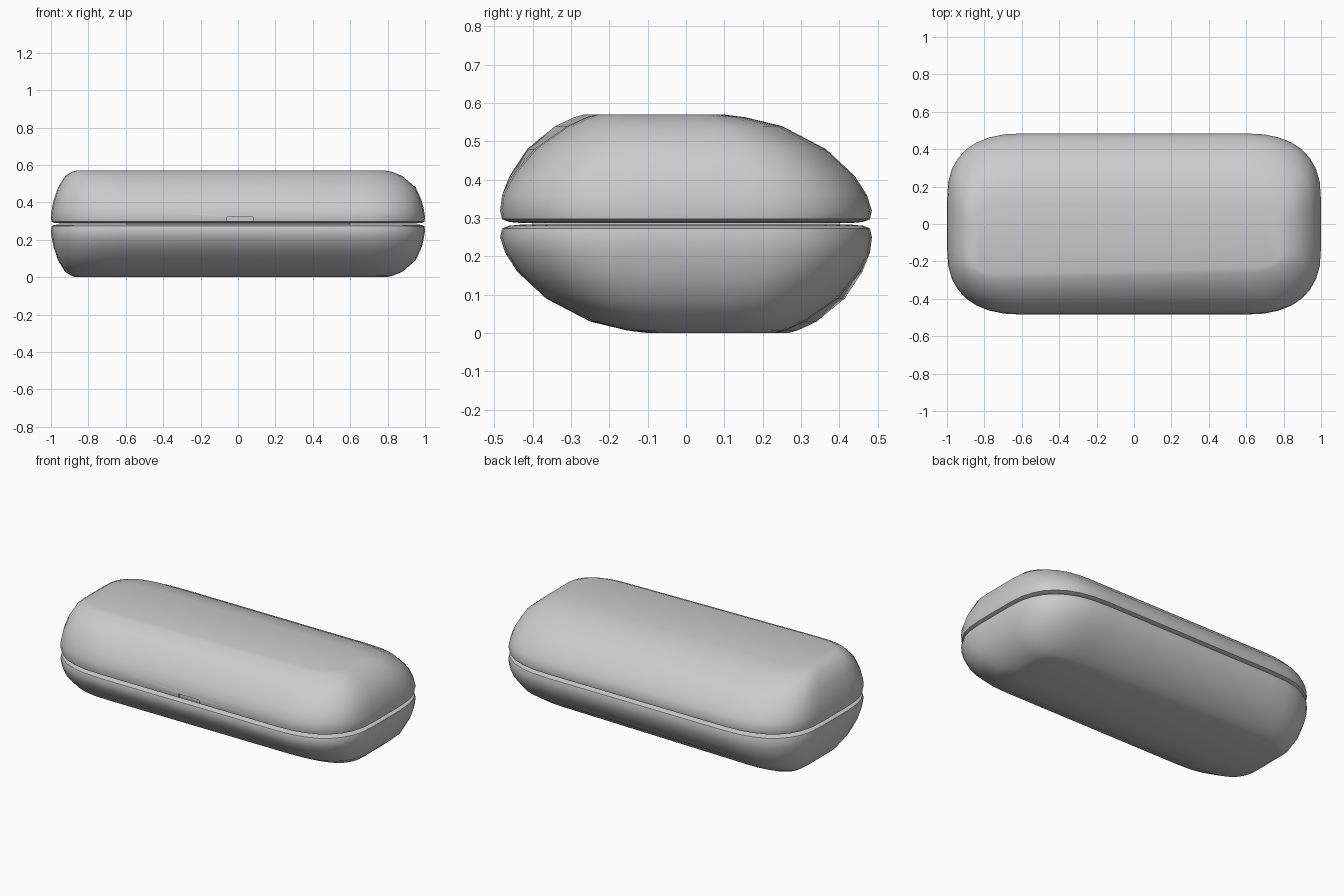
import bpy, bmesh
from math import cos, sin, pi, radians
from mathutils import Matrix

if "Cube" in bpy.data.objects:
    bpy.data.objects.remove(bpy.data.objects["Cube"])

# Shell levels: z, front y, back y, left x, right x, corner radius x, corner radius y, front edge skew
LEVELS = [
    (.287, -.43, .43, -.94, .94, .38, .33, 0),
    (.290, -.462, .462, -.98, .98, .40, .35, 0),
    (.297, -.48, .48, -.997, .997, .42, .36, 0),
    (.320, -.485, .485, -1, 1, .42, .36, 0),
    (.360, -.48, .472, -.996, .994, .41, .35, 0),
    (.410, -.462, .44, -.986, .982, .39, .33, .01),
    (.480, -.42, .365, -.962, .95, .35, .28, .03),
    (.540, -.35, .25, -.925, .88, .28, .19, .05),
    (.563, -.30, .155, -.89, .825, .22, .13, .05),
    (.570, -.275, .10, -.865, .79, .19, .10, .05),
]
SEG, POWER = 8, 2.5


def outline(f, b, l, r, rx, ry, skew):
    """Rounded rectangle with soft superelliptical corners."""
    pts = []
    corners = [(r - rx, b - ry), (l + rx, b - ry), (l + rx, f + ry), (r - rx, f + ry)]
    for q, (cx, cy) in enumerate(corners):
        for i in range(SEG + 1):
            a = q * pi / 2 + (i / SEG) * pi / 2
            c, s = cos(a), sin(a)
            x = cx + rx * abs(c) ** (2 / POWER) * (1 if c > 0 else -1)
            y = cy + ry * abs(s) ** (2 / POWER) * (1 if s > 0 else -1)
            if q > 1:
                y += skew * (x + 1) / 2 * min(1, (y - b) / (f - b) * 1.2)
            pts.append((x, y))
    return pts


def shell(name):
    bm = bmesh.new()
    rings = [[bm.verts.new((x, y, lv[0])) for x, y in outline(*lv[1:])] for lv in LEVELS]
    n = len(rings[0])
    for a, b in zip(rings, rings[1:]):
        for i in range(n):
            j = (i + 1) % n
            bm.faces.new((a[i], a[j], b[j], b[i]))
    bm.faces.new(rings[0])
    bm.faces.new(rings[-1])
    bmesh.ops.remove_doubles(bm, verts=bm.verts, dist=1e-5)
    bmesh.ops.recalc_face_normals(bm, faces=bm.faces)
    me = bpy.data.meshes.new(name)
    bm.to_mesh(me)
    bm.free()
    ob = bpy.data.objects.new(name, me)
    bpy.context.collection.objects.link(ob)
    return ob


def smooth(ob):
    bpy.ops.object.select_all(action='DESELECT')
    ob.select_set(True)
    bpy.context.view_layer.objects.active = ob
    bpy.ops.object.shade_smooth_by_angle(angle=radians(45))


# Two identical halves, the lower one turned over about the long axis
lid = shell("lid")
base = shell("base")
base.data.transform(Matrix.Translation((0, 0, .57)) @ Matrix.Rotation(pi, 4, 'X'))

# Thumb notch in the front rim of the lid
bpy.ops.mesh.primitive_cube_add(size=1, location=(.01, -.49, .31))
cutter = bpy.context.object
cutter.name = "thumb_notch_cutter"
cutter.scale = (.14, .04, .024)
cutter.hide_render = True
cutter.display_type = 'WIRE'
cut = lid.modifiers.new("thumb_notch", 'BOOLEAN')
cut.operation = 'DIFFERENCE'
cut.object = cutter
cut.solver = 'EXACT'
bpy.ops.object.select_all(action='DESELECT')
lid.select_set(True)
bpy.context.view_layer.objects.active = lid
bpy.ops.object.modifier_apply(modifier=cut.name)
bpy.data.objects.remove(cutter)

# Hidden core closing the seam between the halves
bpy.ops.mesh.primitive_cube_add(size=1, location=(0, 0, .285))
core = bpy.context.object
core.name = "seam_core"
core.scale = (1.2, .8, .02)

for ob in (lid, base):
    smooth(ob)
